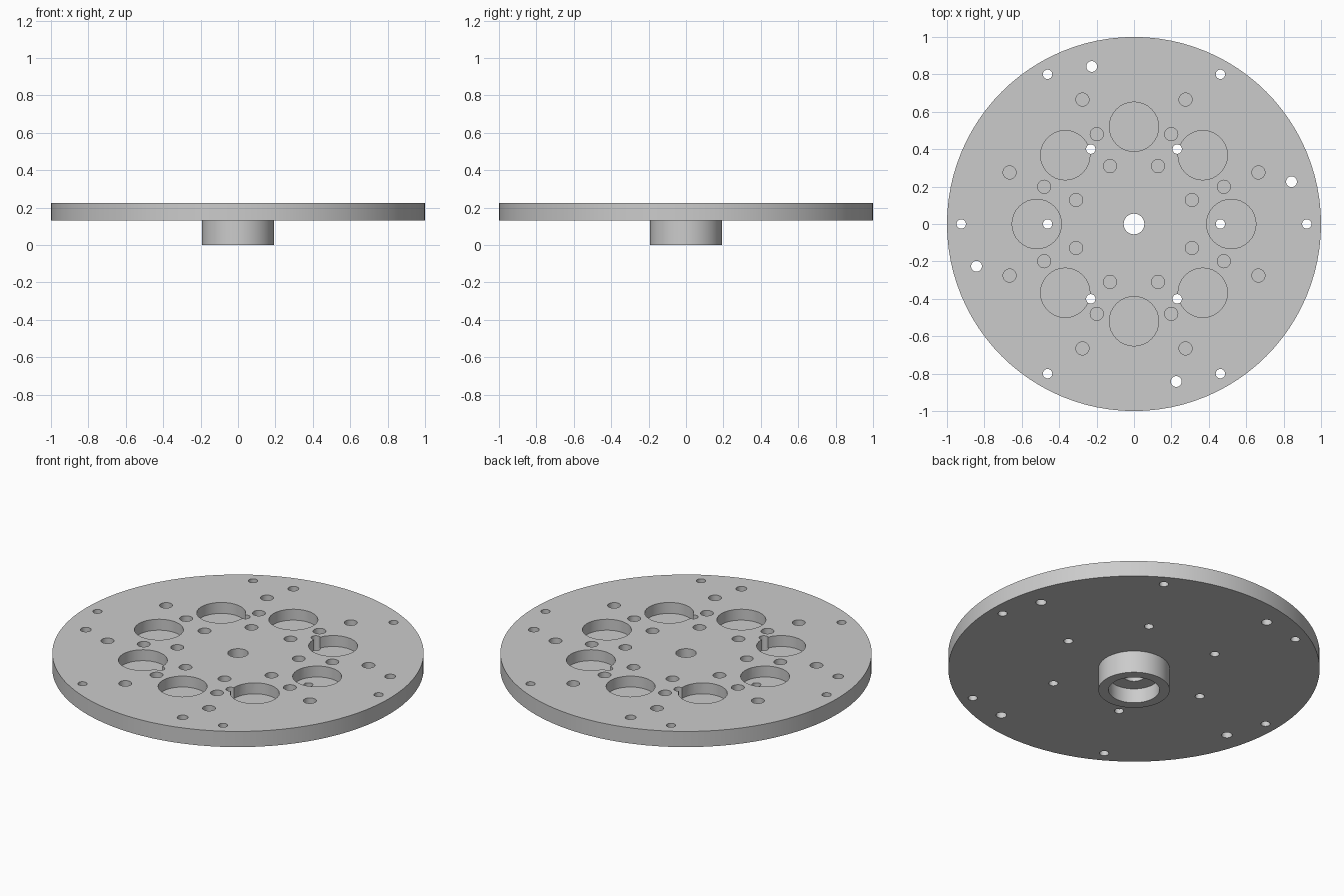
import bpy, bmesh
from math import sin, cos, pi, radians

if "Cube" in bpy.data.objects:
    bpy.data.objects.remove(bpy.data.objects["Cube"], do_unlink=True)

TOP, UNDERSIDE = 0.225, 0.132
HUB_R, BORE_R, BORE_TOP, AXLE_R = 0.192, 0.137, 0.086, 0.055
POCKET_FLOOR = TOP - 0.065
SEGMENTS = 96

grey = bpy.data.materials.new("machined grey")
grey.use_nodes = True
colour = (0.6, 0.6, 0.6, 1)
grey.diffuse_color = colour
grey.node_tree.nodes["Principled BSDF"].inputs["Base Color"].default_value = colour


def add_object(name, bm):
    bmesh.ops.recalc_face_normals(bm, faces=bm.faces)
    mesh = bpy.data.meshes.new(name)
    bm.to_mesh(mesh)
    bm.free()
    mesh.materials.append(grey)
    obj = bpy.data.objects.new(name, mesh)
    bpy.context.collection.objects.link(obj)
    return obj


def lathe(name, profile):
    """Revolve a closed (radius, height) outline about the z axis."""
    bm = bmesh.new()
    rings = []
    for i in range(SEGMENTS):
        a = 2 * pi * i / SEGMENTS
        rings.append([bm.verts.new((r * cos(a), r * sin(a), z)) for r, z in profile])
    n = len(profile)
    for i, ring in enumerate(rings):
        following = rings[(i + 1) % SEGMENTS]
        for j in range(n):
            k = (j + 1) % n
            bm.faces.new((ring[j], ring[k], following[k], following[j]))
    return add_object(name, bm)


def drill(target, name, circles, floor):
    """Cut circles of holes: (count, pitch radius, first angle, hole radius)."""
    bm = bmesh.new()
    for count, pitch, start, radius in circles:
        for i in range(count):
            a = radians(start) + 2 * pi * i / count
            made = bmesh.ops.create_cone(
                bm, cap_ends=True, segments=32, radius1=radius, radius2=radius,
                depth=TOP + 0.1 - floor)
            bmesh.ops.translate(
                bm, verts=made["verts"],
                vec=(pitch * cos(a), pitch * sin(a), (TOP + 0.1 + floor) / 2))
    cutter = add_object(name, bm)
    cutter.hide_render = True
    mod = target.modifiers.new(name, "BOOLEAN")
    mod.operation, mod.solver, mod.object = "DIFFERENCE", "EXACT", cutter
    bpy.context.view_layer.objects.active = target
    bpy.ops.object.modifier_apply(modifier=mod.name)
    bpy.data.objects.remove(cutter, do_unlink=True)


# Disc with hollow hub and axle hole
disc = lathe("disc_with_hub", [
    (AXLE_R, TOP), (1, TOP), (1, UNDERSIDE), (HUB_R, UNDERSIDE),
    (HUB_R, 0), (BORE_R, 0), (BORE_R, BORE_TOP), (AXLE_R, BORE_TOP)])

# Round pockets and blind pin holes
drill(disc, "pocket_cutter", [(8, 0.52, 0, 0.132)], POCKET_FLOOR)
drill(disc, "pin_hole_cutter",
      [(8, pitch, 22.5, 0.035) for pitch in (0.335, 0.52, 0.72)], POCKET_FLOOR)

# Through holes: two bolt circles and four larger mounting holes
drill(disc, "bolt_hole_cutter",
      [(6, 0.462, 0, 0.025), (6, 0.924, 0, 0.025), (4, 0.872, 15, 0.029)],
      UNDERSIDE - 0.05)

# Smooth round walls, crisp rims
bpy.ops.object.select_all(action="DESELECT")
disc.select_set(True)
bpy.context.view_layer.objects.active = disc
bpy.ops.object.shade_smooth_by_angle(angle=radians(30))
